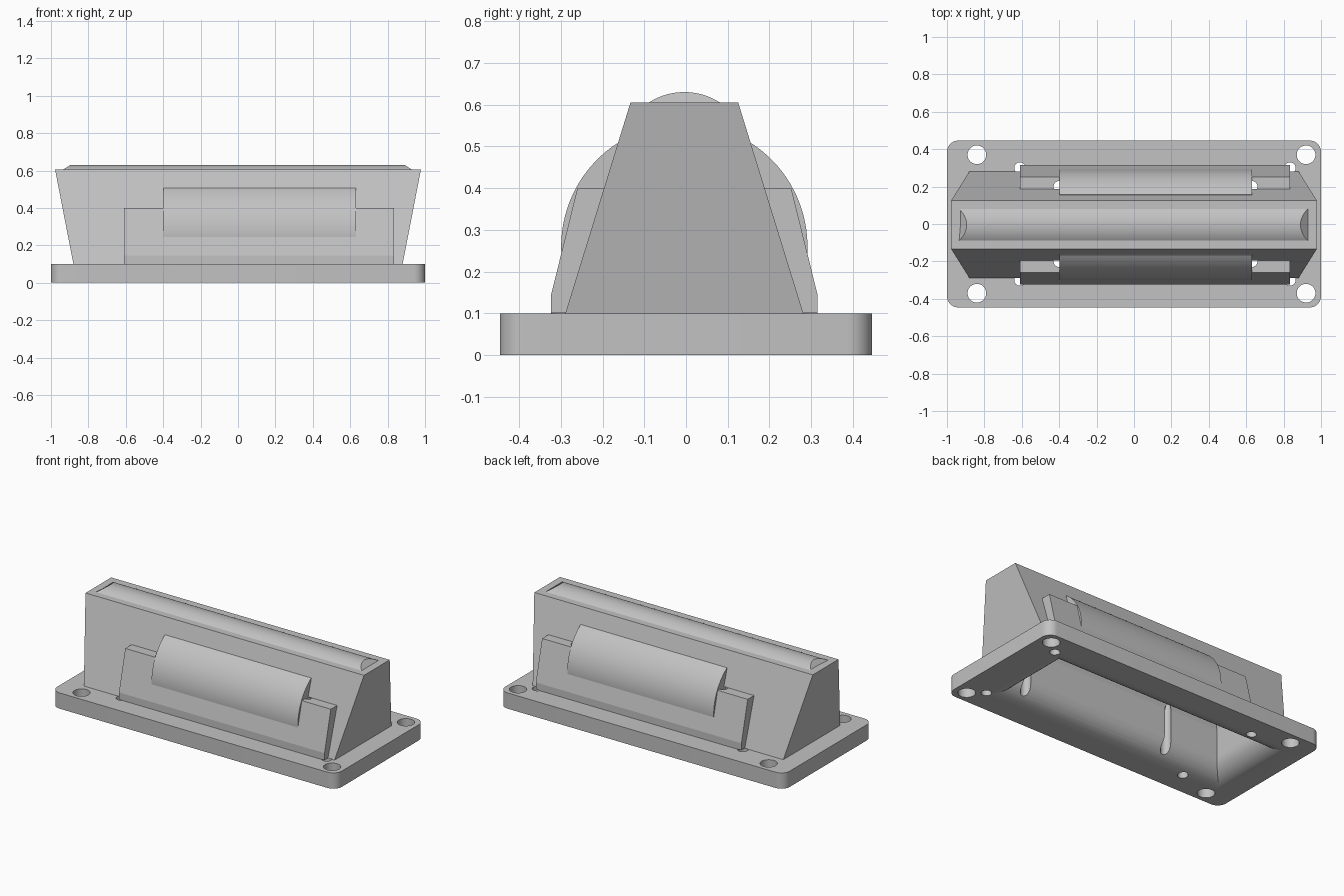
import bpy, bmesh, math

old = bpy.data.objects.get("Cube")
if old:
    bpy.data.objects.remove(old, do_unlink=True)

grey = bpy.data.materials.new("light_grey")
grey.use_nodes = True
COLOUR = (0.54, 0.54, 0.54, 1)
grey.diffuse_color = COLOUR
grey.node_tree.nodes["Principled BSDF"].inputs["Base Color"].default_value = COLOUR


def loft(name, *rings):
    """Solid through matching rings of 3D points, capped at both ends."""
    bm = bmesh.new()
    loops = [[bm.verts.new(p) for p in ring] for ring in rings]
    bm.faces.new(loops[0])
    bm.faces.new(loops[-1][::-1])
    n = len(loops[0])
    for a, b in zip(loops, loops[1:]):
        for i in range(n):
            j = (i + 1) % n
            bm.faces.new((a[i], b[i], b[j], a[j]))
    bmesh.ops.recalc_face_normals(bm, faces=bm.faces)
    mesh = bpy.data.meshes.new(name)
    bm.to_mesh(mesh)
    bm.free()
    mesh.materials.append(grey)
    ob = bpy.data.objects.new(name, mesh)
    bpy.context.collection.objects.link(ob)
    return ob


def along_x(name, yz, x0, x1):
    return loft(name, [(x0, y, z) for y, z in yz], [(x1, y, z) for y, z in yz])


def along_z(name, xy, z0, z1):
    return loft(name, [(x, y, z0) for x, y in xy], [(x, y, z1) for x, y in xy])


def rect(x0, x1, y0, y1, z):
    return [(x0, y0, z), (x1, y0, z), (x1, y1, z), (x0, y1, z)]


def arc(cx, cy, r, a0, a1, n):
    angles = [math.radians(a0 + (a1 - a0) * i / n) for i in range(n + 1)]
    return [(cx + r * math.cos(a), cy + r * math.sin(a)) for a in angles]


def boolean(ob, tool, operation):
    tool.hide_render = True
    mod = ob.modifiers.new("bool", 'BOOLEAN')
    mod.object, mod.operation, mod.solver = tool, operation, 'EXACT'
    bpy.context.view_layer.objects.active = ob
    bpy.ops.object.modifier_apply(modifier=mod.name)
    bpy.data.objects.remove(tool, do_unlink=True)


def drill(ob, x, y, r, z0, z1):
    boolean(ob, along_z("drill", arc(x, y, r, 0, 350, 35), z0, z1), 'DIFFERENCE')


YC = -0.004  # centre line of everything above the plate

# Base plate with rounded corners
R = 0.06
outline = []
for sx, sy, a in ((1, 1, 0), (-1, 1, 90), (-1, -1, 180), (1, -1, 270)):
    outline += arc(sx * (1 - R), sy * (0.446 - R), R, a, a + 90, 10)
housing = along_z("housing", outline, 0, 0.1)

# Tapered body, wide along the top and narrow across it
SINK = 0.02  # overlap into the plate
bx, by = 0.88 - SINK * 0.19, 0.285 + SINK * 0.31
body = loft("body", rect(-bx, bx, YC - by, YC + by, 0.1 - SINK),
            rect(-0.978, 0.978, YC - 0.129, YC + 0.129, 0.605))
boolean(housing, body, 'UNION')

# Side slabs, one on each long face
for s in (-1, 1):
    pts = [(0.15, 0.08), (0.319, 0.08), (0.319, 0.145), (0.256, 0.4), (0.15, 0.4)]
    slab = along_x("slab", [(YC + s * y, z) for y, z in pts], -0.61, 0.834)
    boolean(housing, slab, 'UNION')

# Cavity with a flared mouth; each step is (outward offset from the wall, height)
FLARE = 0.13
steps = [(FLARE + 0.02, -0.001)]
for i in range(1, 13):
    t = math.radians(7.5 * i)
    steps.append((FLARE * (1 - math.sin(t)), FLARE * (1 - math.cos(t))))
steps += [(0, 0.3), (-0.066, 0.5)]
cavity = loft("cavity", *[rect(-0.76 - d, 0.69 + d, YC - 0.176 - d, YC + 0.176 + d, z)
                          for d, z in steps])
boolean(housing, cavity, 'DIFFERENCE')

# Corner mounting holes, pin holes in the plate, pin holes from slab tops to cavity
for s in (-1, 1):
    for x, y, r, top in ((-0.84, 0.37, 0.05, 0.2), (0.92, 0.37, 0.05, 0.2),
                         (-0.61, 0.3, 0.03, 0.101), (0.834, 0.3, 0.03, 0.101),
                         (-0.4, 0.2, 0.03, 0.4002), (0.63, 0.2, 0.03, 0.4002)):
        drill(housing, x, s * y, r, -0.1, top)

# Rounded bulges on both long faces
parts = [housing]
for s, label in ((-1, "front_bulge"), (1, "back_bulge")):
    pts = arc(0, 0.26, 0.295, -8, 57, 20) + [(0.13, 0.49), (0.235, 0.2)]
    parts.append(along_x(label, [(YC + s * y, z) for y, z in pts], -0.398, 0.63))

# Low rounded ridge on top with sloping ends
rr = 0.157
half = math.degrees(math.asin(0.085 / rr))
prof = arc(YC, 0.63 - rr, rr, 90 - half, 90 + half, 20)
prof += [(YC - 0.085, 0.595), (YC + 0.085, 0.595)]
parts.append(loft("top_ridge",
                  [(-0.935 + max(0, z - 0.605) * 1.6, y, z) for y, z in prof],
                  [(0.93 - max(0, z - 0.605) * 1.6, y, z) for y, z in prof]))

# Smooth curved faces, crisp edges
bpy.ops.object.select_all(action='DESELECT')
for ob in parts:
    ob.select_set(True)
bpy.context.view_layer.objects.active = housing
bpy.ops.object.shade_smooth_by_angle(angle=math.radians(12))
